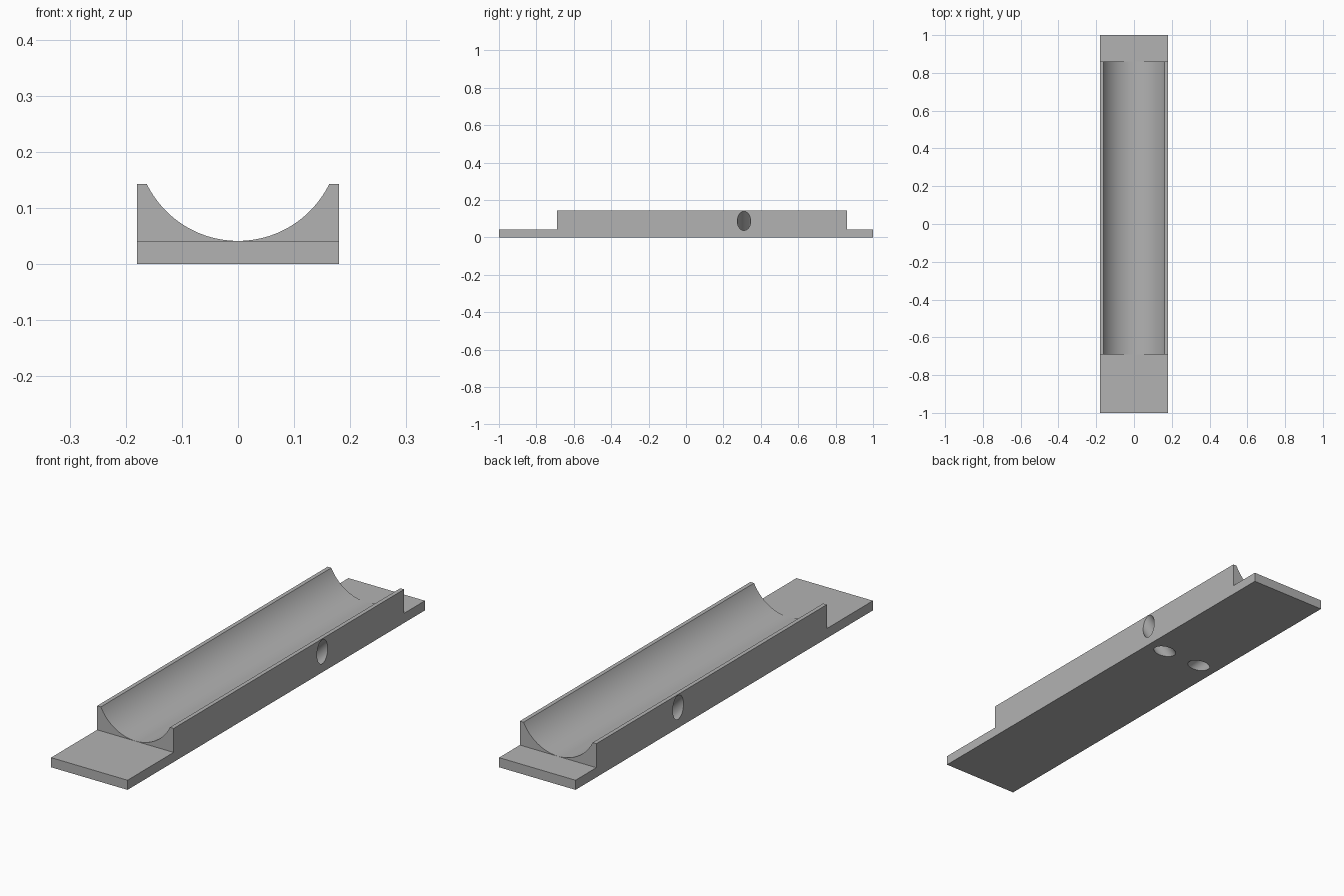
import bpy
from math import radians

default = bpy.data.objects.get("Cube")
if default:
    bpy.data.objects.remove(default, do_unlink=True)

HALF_W, HEIGHT, FLOOR = 0.18, 0.143, 0.041
FRONT, BACK = -0.69, 0.86            # ends of the raised cradle
TROUGH_R = 0.181
DRILL_R, DRILL_Y = 0.036, 0.31

grey = bpy.data.materials.new("plain grey")
grey.use_nodes = True
colour = (0.448, 0.448, 0.448, 1)
grey.diffuse_color = colour
grey.node_tree.nodes["Principled BSDF"].inputs["Base Color"].default_value = colour


def box(name, low, high):
    centre = [(a + b) / 2 for a, b in zip(low, high)]
    bpy.ops.mesh.primitive_cube_add(size=1, location=centre)
    obj = bpy.context.object
    obj.name = name
    obj.scale = [b - a for a, b in zip(low, high)]
    bpy.ops.object.transform_apply(location=True, rotation=True, scale=True)
    return obj


def rod(name, radius, length, centre, rotation, sides):
    bpy.ops.mesh.primitive_cylinder_add(vertices=sides, radius=radius, depth=length,
                                        location=centre, rotation=rotation)
    obj = bpy.context.object
    obj.name = name
    return obj


def carve(body, cutter):
    mod = body.modifiers.new("carve", "BOOLEAN")
    mod.operation = "DIFFERENCE"
    mod.solver = "EXACT"
    mod.object = cutter
    bpy.context.view_layer.objects.active = body
    bpy.ops.object.modifier_apply(modifier=mod.name)
    bpy.data.objects.remove(cutter, do_unlink=True)


# Solid bar
cradle = box("trough_cradle", (-HALF_W, -1, 0), (HALF_W, 1, HEIGHT))

# Low mounting flanges at both ends
carve(cradle, box("front_cutter", (-1, -2, FLOOR), (1, FRONT, 1)))
carve(cradle, box("back_cutter", (-1, BACK, FLOOR), (1, 2, 1)))

# Round trough along the top
carve(cradle, rod("trough_cutter", TROUGH_R, 3, (0, 0, FLOOR + 0.0004 + TROUGH_R),
                  (radians(90), 0, 0), 128))

# Slanted tie holes from each side wall down to the underside
for side in (-1, 1):
    carve(cradle, rod("tie_hole_cutter", DRILL_R, 0.3, (side * 0.136, DRILL_Y, 0.044),
                      (0, side * radians(45), 0), 48))

# Colour and shading
cradle.data.materials.clear()
cradle.data.materials.append(grey)
for face in cradle.data.polygons:
    face.material_index = 0
bpy.ops.object.select_all(action="DESELECT")
cradle.select_set(True)
bpy.context.view_layer.objects.active = cradle
bpy.ops.object.shade_smooth_by_angle(angle=radians(30))
